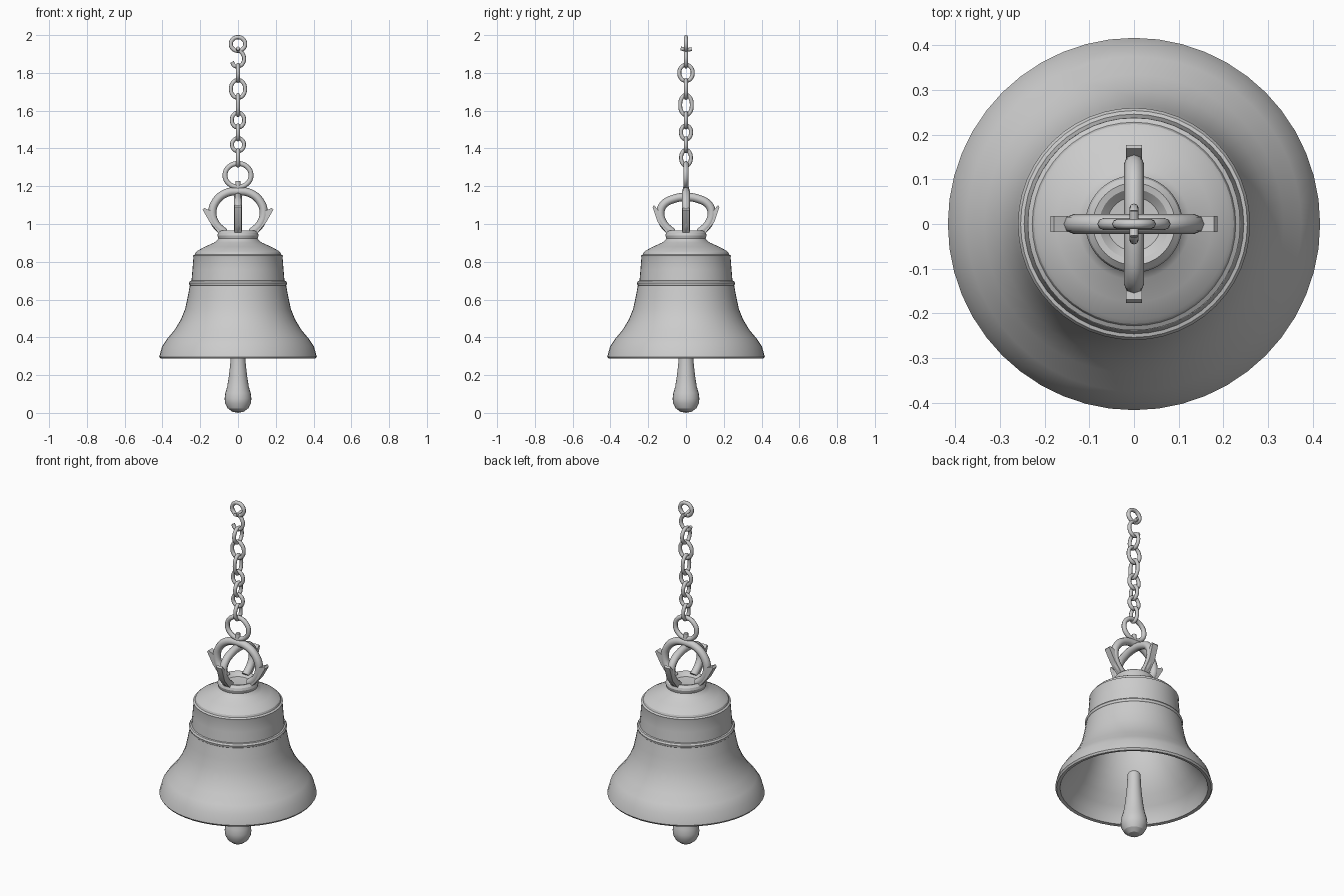
import bpy
from math import cos, sin, pi, radians

if "Cube" in bpy.data.objects:
    bpy.data.objects.remove(bpy.data.objects["Cube"])


def finish(obj, angle=22):
    bpy.ops.object.select_all(action='DESELECT')
    obj.select_set(True)
    bpy.context.view_layer.objects.active = obj
    if obj.type == 'CURVE':
        bpy.ops.object.convert(target='MESH')
        obj = bpy.context.object
    bpy.ops.object.shade_smooth_by_angle(angle=radians(angle))
    return obj


def mesh_object(name, verts, faces):
    me = bpy.data.meshes.new(name)
    me.from_pydata(verts, [], faces)
    obj = bpy.data.objects.new(name, me)
    bpy.context.collection.objects.link(obj)
    return finish(obj)


def lathe(name, profile, n=48):
    """Revolve (radius, z) points about z; radius 0 makes a pole."""
    verts, rings, faces = [], [], []
    for r, z in profile:
        k = len(verts)
        if r == 0:
            verts.append((0, 0, z))
            rings.append([k] * n)
        else:
            verts += [(r * cos(2 * pi * i / n), r * sin(2 * pi * i / n), z) for i in range(n)]
            rings.append(list(range(k, k + n)))
    for a, b in zip(rings, rings[1:]):
        for i in range(n):
            j = (i + 1) % n
            faces.append(list(dict.fromkeys((a[i], a[j], b[j], b[i]))))
    return mesh_object(name, verts, faces)


def place(u, v, z, plane):
    return (u, v, z) if plane == 'XZ' else (v, u, z)


def tube(name, pts, radius, plane='XZ', cyclic=False, radii=None):
    """Round bar along (u, z) points lying in the XZ or YZ plane."""
    cu = bpy.data.curves.new(name, 'CURVE')
    cu.dimensions = '3D'
    cu.bevel_depth = radius
    cu.bevel_resolution = 2
    cu.resolution_u = 4
    cu.use_fill_caps = True
    sp = cu.splines.new('BEZIER')
    sp.bezier_points.add(len(pts) - 1)
    sp.use_cyclic_u = cyclic
    for i, (bp, (u, z)) in enumerate(zip(sp.bezier_points, pts)):
        bp.co = place(u, 0, z, plane)
        bp.handle_left_type = bp.handle_right_type = 'AUTO'
        bp.radius = radii[i] if radii else 1
    obj = bpy.data.objects.new(name, cu)
    bpy.context.collection.objects.link(obj)
    return finish(obj, 50)


def link(name, z, half_w, half_h, radius, plane):
    w, h = half_w - radius, half_h - radius
    pts = [(w * cos(pi * i / 4), z + h * sin(pi * i / 4)) for i in range(8)]
    return tube(name, pts, radius, plane, True)


def plate(name, outline, half, plane):
    """Extrude a (u, z) outline to both sides of its plane."""
    n = len(outline)
    verts = [place(u, v, z, plane) for v in (-half, half) for u, z in outline]
    faces = [tuple(range(n))[::-1], tuple(range(n, 2 * n))]
    faces += [(i, (i + 1) % n, n + (i + 1) % n, n + i) for i in range(n)]
    return mesh_object(name, verts, faces)


# Bell body: hollow inside, flared rim, waist bands, shoulder and dished collar
lathe("bell_body", [
    (0, 0.83), (0.12, 0.825), (0.19, 0.80), (0.212, 0.76), (0.222, 0.68), (0.236, 0.60),
    (0.252, 0.54), (0.275, 0.485), (0.31, 0.425), (0.35, 0.375), (0.378, 0.335), (0.392, 0.29),
    (0.410, 0.287), (0.417, 0.297), (0.402, 0.352), (0.375, 0.392), (0.335, 0.44),
    (0.302, 0.495), (0.28, 0.55), (0.267, 0.61), (0.255, 0.675),
    (0.258, 0.678), (0.260, 0.688), (0.254, 0.698), (0.246, 0.70),
    (0.241, 0.76), (0.236, 0.825), (0.238, 0.833), (0.228, 0.839), (0.224, 0.85),
    (0.215, 0.858), (0.175, 0.88), (0.125, 0.902), (0.112, 0.912),
    (0.104, 0.922), (0.109, 0.94), (0.105, 0.953), (0.092, 0.965), (0.078, 0.962),
    (0.06, 0.945), (0, 0.94)])

# Clapper
lathe("clapper", [
    (0, 0), (0.03, 0.006), (0.054, 0.024), (0.068, 0.05), (0.071, 0.076), (0.067, 0.105),
    (0.057, 0.14), (0.049, 0.19), (0.042, 0.25), (0.037, 0.31), (0.035, 0.37),
    (0.028, 0.382), (0, 0.385)], 24)

# Crown: two crossed loops, each with a pair of pointed horns
for plane, top, mid, tip_u, tip_z in (('XZ', 1.173, 1.118, 0.187, 1.085),
                                      ('YZ', 1.143, 1.104, 0.177, 1.10)):
    half = [(0.065, top - 0.01), (0.118, mid), (0.136, 1.06),
            (0.118, 1.0), (0.072, 0.955)]
    pts = [(-u, z) for u, z in reversed(half)] + [(0, top)] + half
    tube("crown_loop_" + plane.lower(), pts, 0.022, plane)
    for s in (-1, 1):
        outline = [(0.08, 0.945), (0.105, 0.955), (0.15, 1.01), (tip_u, tip_z - 0.01),
                   (tip_u - 0.008, tip_z), (0.145, 1.07), (0.115, 1.0)]
        plate("crown_horn", [(s * u, z) for u, z in outline[::s]], 0.018, plane)

# Eye on top of the crown and the large hanging ring
tube("crown_eye", [(0, 1.14), (0, 1.19), (0, 1.228)], 0.015, radii=[1.2, 1, 0.8])
link("hanging_ring", 1.258, 0.082, 0.075, 0.013, 'XZ')

# Chain links, alternating planes: (z, half width, half height)
links = [(1.35, 0.036, 0.052), (1.42, 0.042, 0.045), (1.485, 0.037, 0.048),
         (1.55, 0.043, 0.05), (1.63, 0.041, 0.064), (1.715, 0.048, 0.058),
         (1.80, 0.046, 0.053)]
for i, (z, hw, hh) in enumerate(links):
    link("chain_link", z, hw, hh, 0.0105, 'XZ' if i % 2 else 'YZ')

# Open hook link, small cross bar and top ring
tube("open_link", [(-0.032, 1.858), (-0.02, 1.838), (0.008, 1.836), (0.03, 1.86),
                   (0.028, 1.895), (0.005, 1.922)], 0.0105)
tube("cross_bar", [(-0.028, 1.93), (0, 1.922), (0.03, 1.926)], 0.01, 'YZ')
link("top_ring", 1.953, 0.049, 0.047, 0.011, 'XZ')
